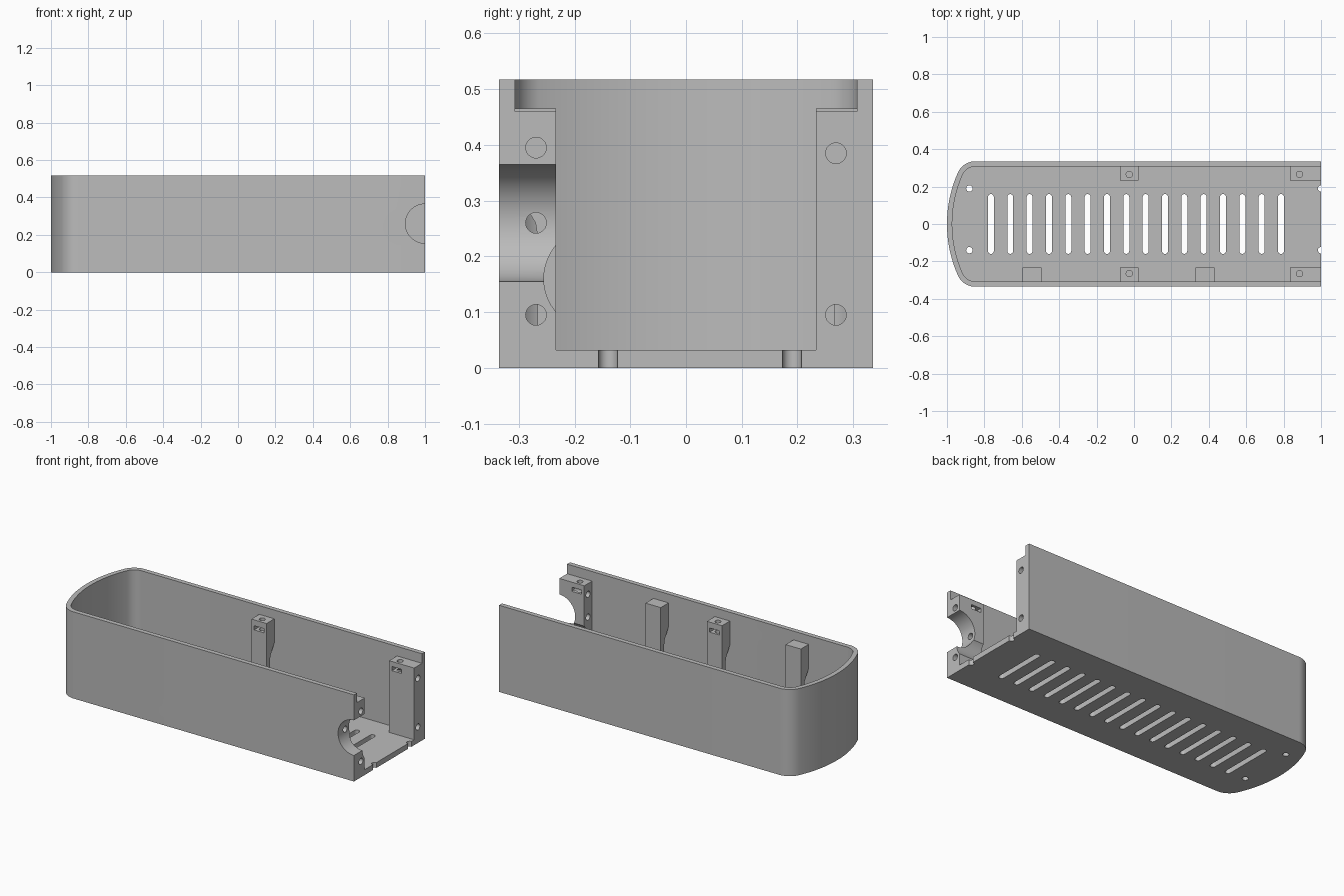
import bpy, bmesh
from math import sin, cos, pi, atan2
from mathutils import Vector

cube = bpy.data.objects.get("Cube")
if cube:
    bpy.data.objects.remove(cube)

grey = bpy.data.materials.new("plain grey")
grey.use_nodes = True
colour = (0.5, 0.5, 0.5, 1)
grey.diffuse_color = colour
grey.node_tree.nodes["Principled BSDF"].inputs["Base Color"].default_value = colour

HALF, WALL, FLOOR, HEIGHT = 0.335, 0.028, 0.032, 0.517
INNER, FACE = HALF - WALL, 0.233      # inner wall and post face, in y


def prism(name, pts, axis, lo, hi):
    """Extrude a 2D outline along an axis: x (y,z), y (x,z) or z (x,y)."""
    place = {"x": lambda a, b, t: (t, a, b),
             "y": lambda a, b, t: (a, t, b),
             "z": lambda a, b, t: (a, b, t)}[axis]
    bm = bmesh.new()
    face = bm.faces.new([bm.verts.new(place(a, b, lo)) for a, b in pts])
    new = bmesh.ops.extrude_face_region(bm, geom=[face])["geom"]
    shift = Vector(place(0, 0, hi - lo))
    bmesh.ops.translate(bm, vec=shift, verts=[v for v in new if isinstance(v, bmesh.types.BMVert)])
    bmesh.ops.recalc_face_normals(bm, faces=bm.faces)
    mesh = bpy.data.meshes.new(name)
    bm.to_mesh(mesh)
    bm.free()
    mesh.materials.append(grey)
    ob = bpy.data.objects.new(name, mesh)
    bpy.context.collection.objects.link(ob)
    return ob


def rect(a0, a1, b0, b1):
    return [(a0, b0), (a1, b0), (a1, b1), (a0, b1)]


def circle(a, b, r, n=32):
    return [(a + r * cos(2 * pi * i / n), b + r * sin(2 * pi * i / n)) for i in range(n)]


def slot(x, half, r, n=8):
    """Long hole with round ends, running along y."""
    top = [(x + r * cos(pi * i / n), half - r + r * sin(pi * i / n)) for i in range(n + 1)]
    return top + [(2 * x - a, -b) for a, b in top]


def outline(offset, end):
    """Plan of the case: straight sides, rounded corners, bowed end."""
    r, big = 0.1, 0.677
    cx, cy, mid = -0.85, HALF - r, big - 1
    turn = atan2(cy, mid - cx)
    corner = [(cx - (r - offset) * sin(t), cy + (r - offset) * cos(t))
              for t in [(pi / 2 - turn) * i / 10 for i in range(11)]]
    bow = [(mid - (big - offset) * cos(t), (big - offset) * sin(t))
           for t in [turn * (1 - i / 10) for i in range(1, 10)]]
    half = [(end, HALF - offset)] + corner + bow
    return half + [(mid - big + offset, 0)] + [(a, -b) for a, b in reversed(half)]


def cut(ob, cutters):
    for c in cutters:
        mod = ob.modifiers.new("cut", "BOOLEAN")
        mod.operation, mod.solver, mod.object = "DIFFERENCE", "EXACT", c
        bpy.context.view_layer.objects.active = ob
        bpy.ops.object.modifier_apply(modifier=mod.name)
    for c in cutters:
        bpy.data.objects.remove(c)


def finish(ob):
    bpy.ops.object.select_all(action="DESELECT")
    ob.select_set(True)
    bpy.context.view_layer.objects.active = ob
    bpy.ops.object.shade_smooth_by_angle(angle=0.5)


def cable_hole():
    return prism("cable_cutter", circle(1, 0.26, 0.105, 64), "y", -0.4, -0.2)


# Case: open tray with vents, floor screw holes and a cable notch
case = prism("case", outline(0, 1), "z", 0, HEIGHT)
cutters = [prism("cavity_cutter", outline(WALL, 1.1), "z", FLOOR, 1), cable_hole()]
for i in range(16):
    cutters.append(prism("vent_cutter", slot(-0.765 + i * 0.1034, 0.16, 0.016), "z", -0.1, 0.1))
for x in (-0.88, 1):
    for y in (-0.14, 0.19):
        cutters.append(prism("floor_hole_cutter", circle(x, y, 0.017), "z", -0.1, 0.1))
cut(case, cutters)
finish(case)


def nut_trap(x, s):
    """Vertical screw hole and the slot for its nut."""
    return [prism("screw_cutter", circle(x, s * 0.265, 0.017), "z", 0.36, 0.6),
            prism("nut_cutter", rect(x - 0.032, x + 0.032, 0.405, 0.43), "y",
                  *sorted((s * 0.2, s * 0.29)))]


# Wall posts: free-standing below, widening to meet the wall above
def wall_post(name, x, s, screw):
    profile = [(FACE, 0.03), (0.266, 0.03), (0.266, 0.235), (0.27, 0.26),
               (0.3, 0.31), (INNER + 0.003, 0.33), (INNER + 0.003, 0.465), (FACE, 0.465)]
    post = prism(name, [(s * a, b) for a, b in profile], "x", x - 0.05, x + 0.05)
    if screw:
        cut(post, nut_trap(x, s))
    finish(post)


wall_post("back_middle_post", -0.025, 1, True)
wall_post("front_middle_post", -0.025, -1, True)
wall_post("front_rounded_end_post", -0.545, -1, False)
wall_post("front_open_end_post", 0.38, -1, False)

# End posts: solid blocks with screw holes along x
for name, s, levels in (("back_end_post", 1, (0.095, 0.385)),
                        ("front_end_post", -1, (0.095, 0.26, 0.395))):
    post = prism(name, rect(*sorted((s * FACE, s * INNER)), FLOOR, 0.46), "x", 0.835, 1)
    cutters = nut_trap(0.885, s)
    cutters += [prism("end_hole_cutter", circle(s * 0.269, z, 0.0185), "x", 0.8, 1.1) for z in levels]
    if s < 0:
        cutters += [cable_hole(),
                    prism("scoop_cutter", circle(-0.162, 0.16, 0.093, 48), "x", 0.8, 1.1)]
    cut(post, cutters)
    finish(post)
